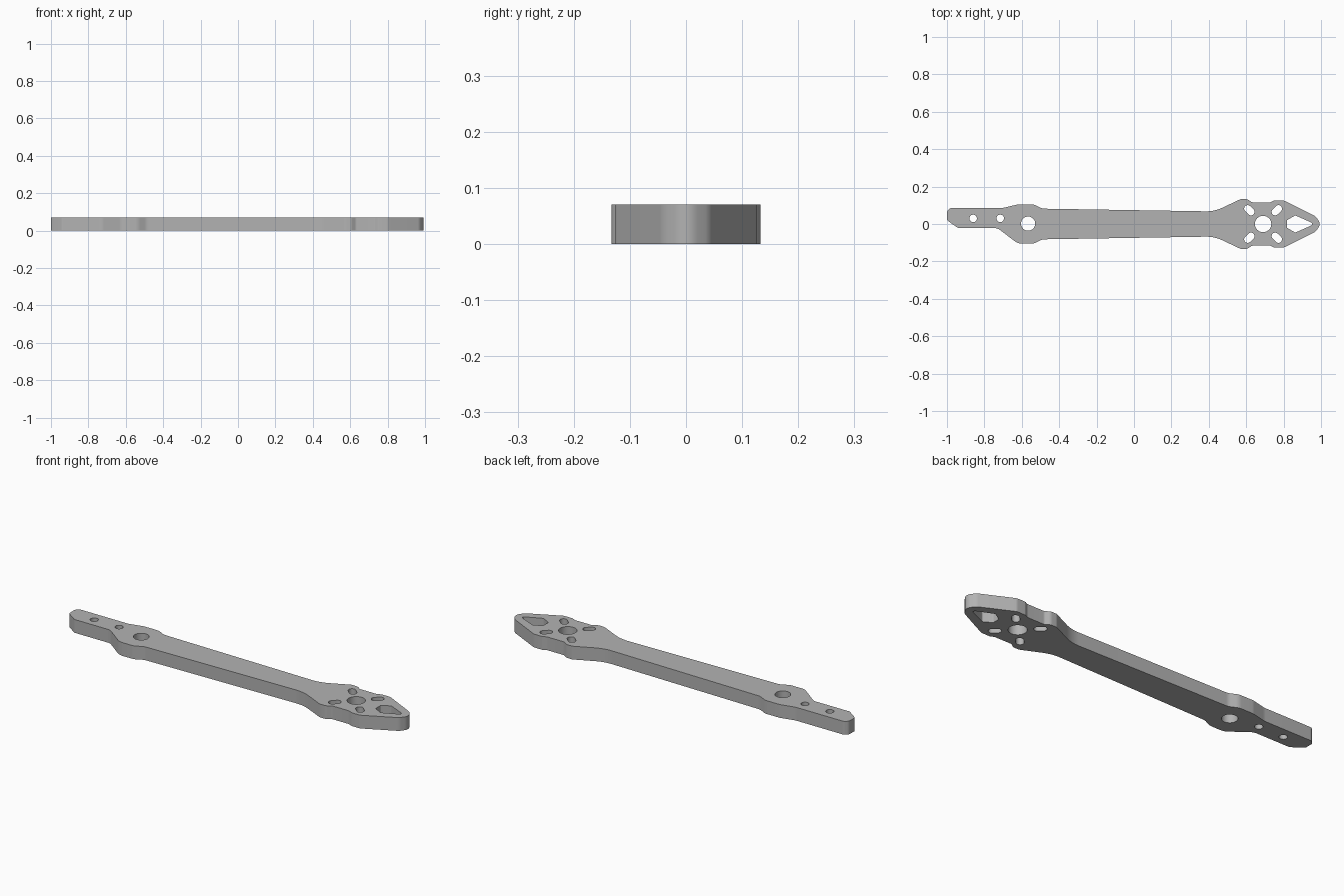
import bpy
from math import cos, sin, pi, tan, radians
from mathutils import Vector

THICKNESS = 0.07

default_cube = bpy.data.objects.get("Cube")
if default_cube:
    bpy.data.objects.remove(default_cube, do_unlink=True)


def make_material(name, colour):
    material = bpy.data.materials.new(name)
    material.use_nodes = True
    material.diffuse_color = colour
    shader = next(n for n in material.node_tree.nodes if n.type == "BSDF_PRINCIPLED")
    shader.inputs["Base Color"].default_value = colour
    return material


def rounded(corners, steps=8):
    """Replace each (x, y, radius) corner by a tangent arc."""
    points = []
    for i, (x, y, radius) in enumerate(corners):
        corner = Vector((x, y))
        before = Vector(corners[i - 1][:2]) - corner
        after = Vector(corners[(i + 1) % len(corners)][:2]) - corner
        half = before.angle(after) / 2
        reach = min(radius / tan(half), before.length * 0.49, after.length * 0.49)
        if reach < 0.001:
            points.append(corner)
            continue
        a, b = before.normalized(), after.normalized()
        centre = corner + (a + b).normalized() * (reach / cos(half))
        start, end = corner + a * reach - centre, corner + b * reach - centre
        sweep = start.angle(end)
        for k in range(steps + 1):
            t = k / steps
            arc = (start * sin((1 - t) * sweep) + end * sin(t * sweep)) / sin(sweep)
            points.append(centre + arc)
    return points


def slot(x, y, radius, angle=0.0, half_length=0.0, steps=16):
    """Round hole, stretched along the angle when half_length is given."""
    along = Vector((cos(angle), sin(angle)))
    points = []
    for end, side in ((1, 0), (-1, pi)):
        for k in range(steps + (half_length > 0)):
            turn = angle + side - pi / 2 + pi * k / steps
            points.append(Vector((x, y)) + along * half_length * end
                          + Vector((cos(turn), sin(turn))) * radius)
    return points


def mirrored(half):
    """Continue a corner list across the long axis, in reverse order."""
    return half + [(x, -y, r) for x, y, r in reversed(half) if y != 0]


# Symmetric outline: mounting shoulder, tapered beam and motor head
body = mirrored([
    (-0.62, 0.105, 0.06), (-0.535, 0.105, 0.06), (-0.49, 0.082, 0.05),
    (0.43, 0.067, 0.2), (0.57, 0.133, 0.03), (0.605, 0.133, 0.03),
    (0.63, 0.116, 0.02), (0.73, 0.116, 0.02), (0.75, 0.126, 0.02),
    (0.80, 0.126, 0.03), (0.97, 0.042, 0.04), (1.0, 0.0, 0.06),
])
# Offset tongue at the root end
tongue = [
    (-0.73, -0.022, 0.05), (-0.94, -0.022, 0.02), (-1.0, 0.02, 0.015),
    (-1.0, 0.07, 0.02), (-0.98, 0.086, 0.02), (-0.70, 0.086, 0.08),
]
loops = [rounded(body + tongue)]

# Bolt holes and motor shaft hole
loops += [slot(-0.86, 0.03, 0.02), slot(-0.715, 0.03, 0.02),
          slot(-0.566, 0.002, 0.038), slot(0.69, 0.0, 0.044)]
# Radial motor screw slots
for quarter in range(4):
    angle = radians(45 + 90 * quarter)
    loops.append(slot(0.69 + 0.104 * cos(angle), 0.104 * sin(angle),
                      0.019, angle, 0.012))
# Kite-shaped lightening window
loops.append(rounded(mirrored([
    (0.818, 0.02, 0.006), (0.862, 0.046, 0.01), (0.952, 0.006, 0.006)])))

# Extruded plate
curve = bpy.data.curves.new("arm_plate", "CURVE")
curve.dimensions = "2D"
curve.fill_mode = "BOTH"
curve.extrude = THICKNESS / 2
for loop in loops:
    spline = curve.splines.new("POLY")
    spline.points.add(len(loop) - 1)
    for target, point in zip(spline.points, loop):
        target.co = (point.x, point.y, 0, 1)
    spline.use_cyclic_u = True

plate = bpy.data.objects.new("arm_plate", curve)
bpy.context.collection.objects.link(plate)
plate.location.z = THICKNESS / 2
bpy.ops.object.select_all(action="DESELECT")
plate.select_set(True)
bpy.context.view_layer.objects.active = plate
bpy.ops.object.convert(target="MESH")
plate = bpy.context.object

# Weld the rims so that only real corners stay sharp
weld = plate.modifiers.new("weld", "WELD")
weld.merge_threshold = 0.0001
bpy.ops.object.modifier_apply(modifier=weld.name)
bpy.ops.object.shade_smooth_by_angle(angle=radians(30))
plate.data.materials.clear()
plate.data.materials.append(make_material("grey", (0.45, 0.45, 0.45, 1.0)))
